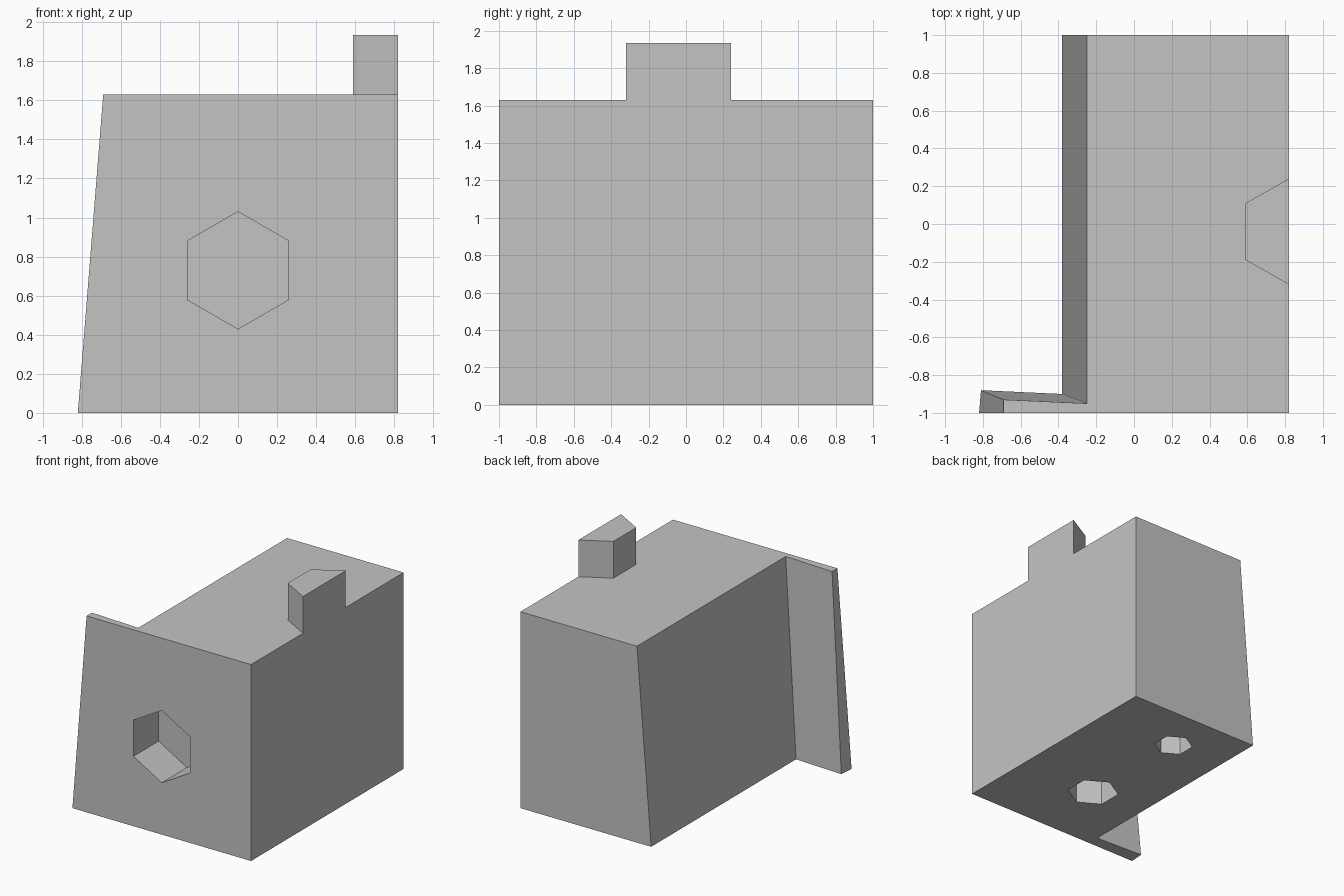
import bpy, bmesh, math
from mathutils import Matrix, Vector

cube = bpy.data.objects.get("Cube")
if cube:
    bpy.data.objects.remove(cube, do_unlink=True)

grey = bpy.data.materials.new("plain grey")
grey.use_nodes = True
colour = (0.55, 0.55, 0.55, 1)
grey.diffuse_color = colour
grey.node_tree.nodes["Principled BSDF"].inputs["Base Color"].default_value = colour


def loft(name, bottom, top, z0, z1):
    """Solid between two matching outlines at two heights."""
    bm = bmesh.new()
    low = [bm.verts.new((x, y, z0)) for x, y in bottom]
    high = [bm.verts.new((x, y, z1)) for x, y in top]
    bm.faces.new(low)
    bm.faces.new(high)
    for i in range(len(low)):
        j = (i + 1) % len(low)
        bm.faces.new((low[i], low[j], high[j], high[i]))
    bmesh.ops.recalc_face_normals(bm, faces=bm.faces)
    mesh = bpy.data.meshes.new(name)
    bm.to_mesh(mesh)
    bm.free()
    mesh.materials.append(grey)
    obj = bpy.data.objects.new(name, mesh)
    bpy.context.collection.objects.link(obj)
    return obj


def hexagon(radius):
    return [(radius * math.sin(i * math.pi / 3), radius * math.cos(i * math.pi / 3))
            for i in range(6)]


def cut_hole(target, name, radius, depth, centre, turn=0):
    """Blind hexagonal hole, sunk along z or, when turned, along y."""
    over = 0.1
    cutter = loft(name, hexagon(radius), hexagon(radius), -over, depth)
    cutter.data.transform(Matrix.Translation(Vector(centre)) @ Matrix.Rotation(turn, 4, 'X'))
    cutter.hide_render = True
    cutter.hide_viewport = True
    cutter.display_type = 'WIRE'
    mod = target.modifiers.new(name, 'BOOLEAN')
    mod.operation = 'DIFFERENCE'
    mod.solver = 'EXACT'
    mod.object = cutter


# Block with a sloping left side and a thin front flange
body = loft(
    "body",
    [(0.82, -1), (0.82, 1), (-0.38, 1), (-0.38, -0.9), (-0.81, -0.88), (-0.82, -1)],
    [(0.82, -1), (0.82, 1), (-0.25, 1), (-0.25, -0.95), (-0.69, -0.93), (-0.69, -1)],
    0, 1.63)

# Hexagonal holes in the front and the underside
cut_hole(body, "front_hole_cutter", 0.3, 0.33, (0, -1, 0.73), -math.pi / 2)
cut_hole(body, "large_base_hole_cutter", 0.2, 0.3, (0.11, -0.37, 0))
cut_hole(body, "small_base_hole_cutter", 0.15, 0.3, (0.1, 0.6, 0))

# Half-hexagon post flush with the right wall
post = [(0.82, 0.24), (0.59, 0.11), (0.59, -0.19), (0.82, -0.32)]
loft("top_post", post, post, 1.63, 1.935)
